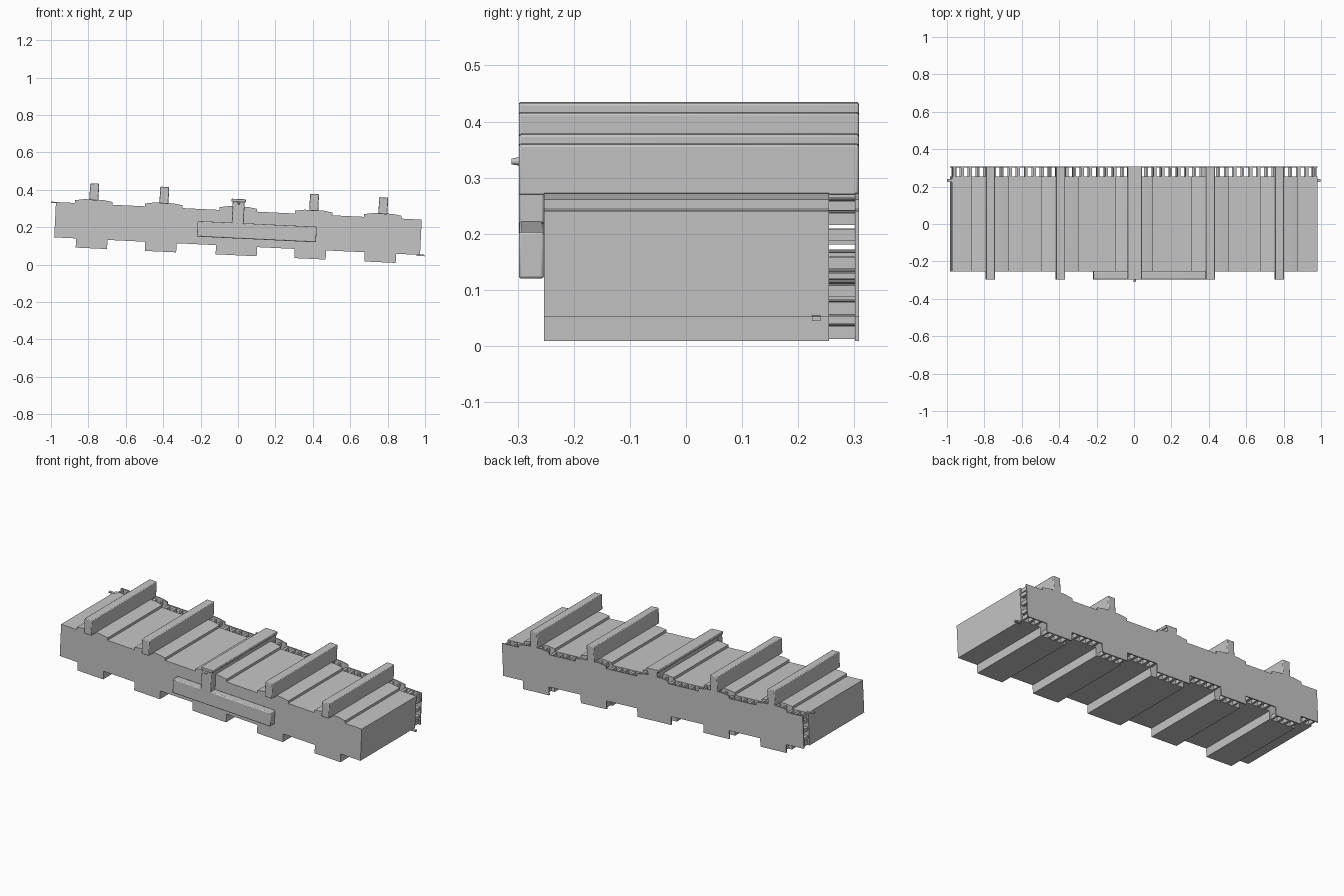
import bpy, bmesh, math
from mathutils import Matrix

old = bpy.data.objects.get("Cube")
if old:
    bpy.data.objects.remove(old, do_unlink=True)

mat = bpy.data.materials.new("light grey")
mat.use_nodes = True
GREY = (0.56, 0.56, 0.56, 1)
mat.diffuse_color = GREY
mat.node_tree.nodes["Principled BSDF"].inputs["Base Color"].default_value = GREY

# Everything is laid out level, then tilted down towards +x
TILT = Matrix.Translation((0, 0, 0.195)) @ Matrix.Rotation(0.048, 4, 'Y')
FINS = [-0.777, -0.402, -0.003, 0.4, 0.77]
PADS = [-0.778, -0.408, -0.003, 0.392, 0.767]
FRONT, BODY_BACK, PLATE, BACK = -0.253, 0.255, 0.301, 0.308
HALF, TOP, LOW = 0.979, 0.093, -0.096


def finish(name, bm, bevel=0):
    bmesh.ops.recalc_face_normals(bm, faces=bm.faces)
    bmesh.ops.transform(bm, matrix=TILT, verts=bm.verts)
    me = bpy.data.meshes.new(name)
    bm.to_mesh(me)
    bm.free()
    me.materials.append(mat)
    ob = bpy.data.objects.new(name, me)
    bpy.context.collection.objects.link(ob)
    if bevel:
        mod = ob.modifiers.new("soft edges", 'BEVEL')
        mod.width = bevel
        mod.segments = 2
    bpy.ops.object.select_all(action='DESELECT')
    ob.select_set(True)
    bpy.context.view_layer.objects.active = ob
    bpy.ops.object.shade_smooth_by_angle(angle=math.radians(35))
    return ob


def add_box(bm, x0, x1, y0, y1, z0, z1):
    m = Matrix.Translation(((x0 + x1) / 2, (y0 + y1) / 2, (z0 + z1) / 2))
    m = m @ Matrix.Diagonal((x1 - x0, y1 - y0, z1 - z0, 1))
    bmesh.ops.create_cube(bm, size=1, matrix=m)


def box(name, *dims, bevel=0):
    bm = bmesh.new()
    add_box(bm, *dims)
    return finish(name, bm, bevel)


def pad_half(i):
    return 0.11 if i == 2 else 0.084


def outline():
    """Stepped cross-section: raised seats above, deeper pads below."""
    pts = [(-HALF, LOW), (-HALF, TOP)]
    for c in FINS:
        pts += [(c - 0.1, TOP), (c - 0.1, 0.108), (c - 0.05, 0.116),
                (c + 0.05, 0.116), (c + 0.1, 0.108), (c + 0.1, TOP)]
    pts += [(HALF, TOP), (HALF, LOW)]
    for i in reversed(range(len(PADS))):
        c, h = PADS[i], pad_half(i)
        pts += [(c + h, LOW), (c + h, -0.145), (c - h, -0.145), (c - h, LOW)]
    return pts


def slab(name, y0, y1):
    bm = bmesh.new()
    face = bm.faces.new([bm.verts.new((x, y0, z)) for x, z in outline()])
    new = bmesh.ops.extrude_face_region(bm, geom=[face])["geom"]
    verts = [v for v in new if isinstance(v, bmesh.types.BMVert)]
    bmesh.ops.translate(bm, verts=verts, vec=(0, y1 - y0, 0))
    return finish(name, bm)


# Main body and the thin plate standing off behind it
slab("main_body", FRONT, BODY_BACK)
slab("back_plate", PLATE, BACK)

# Spacer teeth around the rim between body and plate
bm = bmesh.new()
COUNT = 46
for k in range(COUNT):
    x = -0.965 + 1.93 * k / (COUNT - 1)
    on_seat = any(abs(x - c) < 0.09 for c in FINS)
    on_pad = any(abs(x - c) < pad_half(i) - 0.008 for i, c in enumerate(PADS))
    top = 0.104 if on_seat else TOP - 0.004
    low = -0.142 if on_pad else LOW + 0.004
    w = 0.008 if k % 3 else 0.005
    add_box(bm, x - w, x + w, BODY_BACK, PLATE, top - 0.022, top)
    add_box(bm, x - w, x + w, BODY_BACK, PLATE, low, low + 0.022)
for z in (-0.05, 0.0, 0.05):
    for side in (-1, 1):
        x = side * (HALF - 0.015)
        add_box(bm, x - 0.01, x + 0.01, BODY_BACK, PLATE, z - 0.01, z + 0.01)
finish("spacer_teeth", bm)

# Long fins across the top, overhanging the front
for i, c in enumerate(FINS):
    if i != 2:
        box(f"top_fin_{i + 1}", c - 0.024, c + 0.024, -0.298, BACK,
            0.112, 0.202, bevel=0.004)

# Lower middle fin with a cap, a front stem and the handle bar
c = FINS[2]
box("middle_fin", c - 0.03, c + 0.03, FRONT, BACK, 0.1, 0.145)
box("middle_fin_cap", c - 0.038, c + 0.038, -0.298, BACK, 0.14, 0.156, bevel=0.003)
box("front_stem", c - 0.032, c + 0.032, -0.298, FRONT, 0.02, 0.142, bevel=0.004)
box("front_bar", -0.217, 0.42, -0.298, FRONT, -0.055, 0.028, bevel=0.005)

# Small knob on the stem
bm = bmesh.new()
bmesh.ops.create_cone(bm, cap_ends=True, segments=16, radius1=0.008, radius2=0.005,
                      depth=0.016, matrix=Matrix.Translation((c, -0.303, 0.134))
                      @ Matrix.Rotation(math.pi / 2, 4, 'X'))
finish("front_knob", bm)

# Locating pins at the two ends
box("right_end_pin", -1.006, -0.96, 0.225, 0.24, 0.087, 0.094)
box("left_end_pin", 0.96, 1.003, 0.225, 0.24, -0.102, -0.094)
